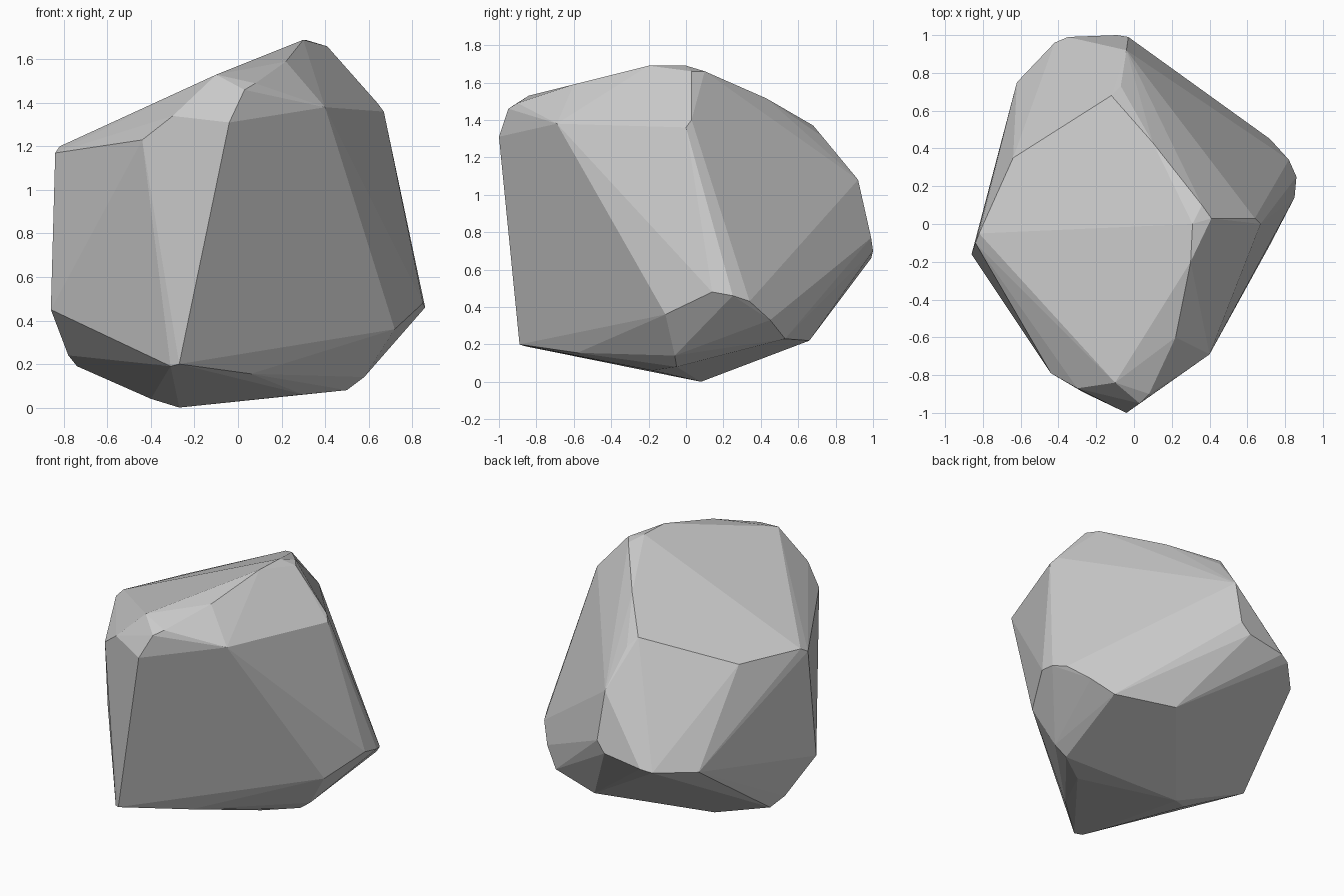
import bpy, bmesh, math

# Corner points of the faceted boulder, level by level
crown = [(-.82, -.05, 1.2), (-.84, -.1, 1.17), (-.64, .35, 1.2), (-.12, .68, 1.37),
         (.1, .43, 1.515), (.36, .1, 1.66), (.31, 0, 1.69), (.3, -.2, 1.69),
         (.22, -.6, 1.59), (-.1, -.84, 1.53), (.41, .03, 1.66)]
shoulder = [(.64, .03, 1.4), (.67, 0, 1.36), (.4, -.69, 1.38), (.08, -.9, 1.49),
            (.03, -.95, 1.46), (-.04, -1, 1.31), (-.3, -.87, 1.34),
            (-.44, -.79, 1.23), (-.04, .92, 1.08), (-.07, .73, 1.31)]
waist = [(.85, .14, .48), (.86, .25, .46), (.82, .34, .43), (.72, .45, .33),
         (-.03, .99, .77), (-.09, 1, .7), (-.35, .99, .66), (-.42, .96, .64),
         (-.62, .75, .62), (-.86, -.16, .45), (.72, -.11, .36)]
base = [(-.27, -.89, .2), (-.31, -.86, .19), (.58, -.06, .14), (.5, -.05, .08),
        (.3, -.18, .06), (-.27, .08, 0), (-.4, 0, .04), (-.74, .16, .19),
        (-.78, .06, .24), (.22, .66, .22), (.6, .53, .23), (.06, -.58, .155)]

# Boulder: convex hull with nearly flat facets merged
bm = bmesh.new()
for p in crown + shoulder + waist + base:
    bm.verts.new(p)
hull = bmesh.ops.convex_hull(bm, input=bm.verts)
loose = [v for v in bm.verts if not v.link_faces]
bmesh.ops.delete(bm, geom=loose, context='VERTS')
bmesh.ops.dissolve_limit(bm, angle_limit=math.radians(4), verts=bm.verts, edges=bm.edges)
bmesh.ops.recalc_face_normals(bm, faces=bm.faces)

mesh = bpy.data.meshes.new("boulder")
bm.to_mesh(mesh)
bm.free()
bpy.context.collection.objects.link(bpy.data.objects.new("boulder", mesh))
